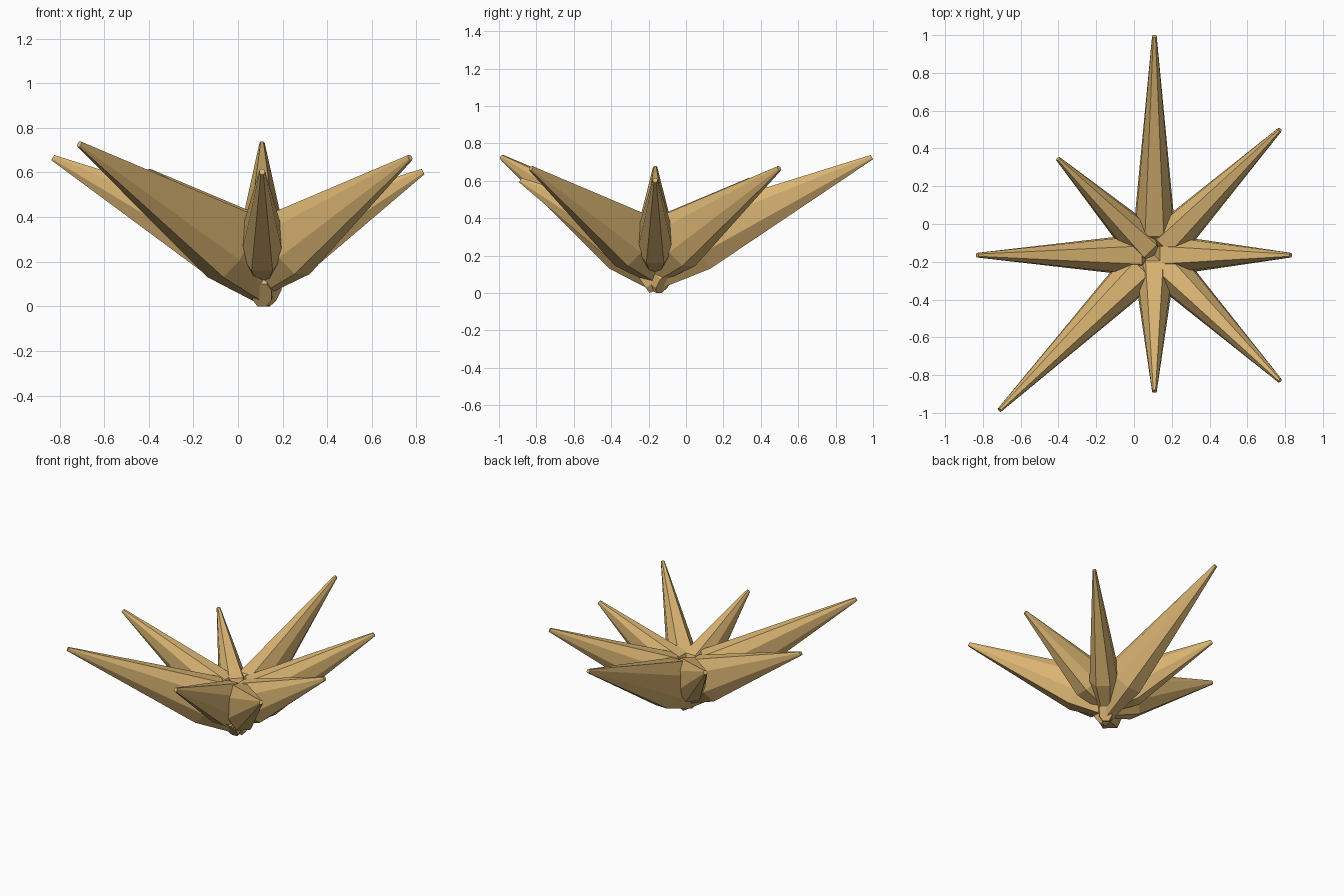
import bpy, bmesh, math
from mathutils import Vector

if "Cube" in bpy.data.objects:
    bpy.data.objects.remove(bpy.data.objects["Cube"])

# Single material
tan = bpy.data.materials.new("warm_tan")
tan.use_nodes = True
color = (0.70, 0.46, 0.17, 1)
tan.diffuse_color = color
tan.node_tree.nodes["Principled BSDF"].inputs["Base Color"].default_value = color

HUB = Vector((0.108, -0.165, 0))

# Eight-sided cross-section: (sideways, along the ring's height), both -1..1
SECTION = [(0.5, -1), (1, -0.45), (1, 0.45), (0.5, 1),
           (-0.5, 1), (-1, 0.45), (-1, -0.45), (-0.5, -1)]

# Each ring: lower (reach, height), upper (reach, height), half width
LARGE = [((-0.03, 0), (-0.10, 0.10), 0.042),
         ((0.295, 0.13), (0.10, 0.41), 0.10),
         ((1.165, 0.715), (1.153, 0.738), 0.012)]
MEDIUM = [((-0.01, 0.045), (-0.075, 0.14), 0.042),
          ((0.255, 0.145), (0.065, 0.405), 0.097),
          ((0.945, 0.655), (0.932, 0.678), 0.012)]
SMALL = [((0.005, 0.09), (-0.05, 0.17), 0.04),
         ((0.22, 0.16), (0.03, 0.40), 0.094),
         ((0.728, 0.592), (0.715, 0.616), 0.012)]


def spike(name, rings, degrees):
    """Faceted spike with a narrow root, a tall shoulder and a fine tip."""
    a = math.radians(degrees)
    out = Vector((math.cos(a), math.sin(a), 0))
    side = Vector((-out.y, out.x, 0))
    bm = bmesh.new()
    loops = []
    for low, high, width in rings:
        p = out * low[0] + Vector((0, 0, low[1]))
        q = out * high[0] + Vector((0, 0, high[1]))
        mid, half = (p + q) / 2, (q - p) / 2
        loops.append([bm.verts.new(HUB + mid + side * (s * width) + half * h)
                      for s, h in SECTION])
    n = len(SECTION)
    for r0, r1 in zip(loops, loops[1:]):
        for i in range(n):
            j = (i + 1) % n
            bm.faces.new((r0[i], r0[j], r1[j], r1[i]))
    bm.faces.new(loops[0][::-1])
    bm.faces.new(loops[-1])
    bmesh.ops.recalc_face_normals(bm, faces=bm.faces)
    mesh = bpy.data.meshes.new(name)
    bm.to_mesh(mesh)
    bm.free()
    mesh.materials.append(tan)
    bpy.context.collection.objects.link(bpy.data.objects.new(name, mesh))


# Eight spikes around the hub
for name, rings, degrees in [
        ("left_spike", SMALL, 0), ("back_left_spike", MEDIUM, 45),
        ("back_spike", LARGE, 90), ("back_right_spike", SMALL, 135),
        ("right_spike", MEDIUM, 180), ("front_right_spike", LARGE, 225),
        ("front_spike", SMALL, 270), ("front_left_spike", MEDIUM, 315)]:
    spike(name, rings, degrees)
